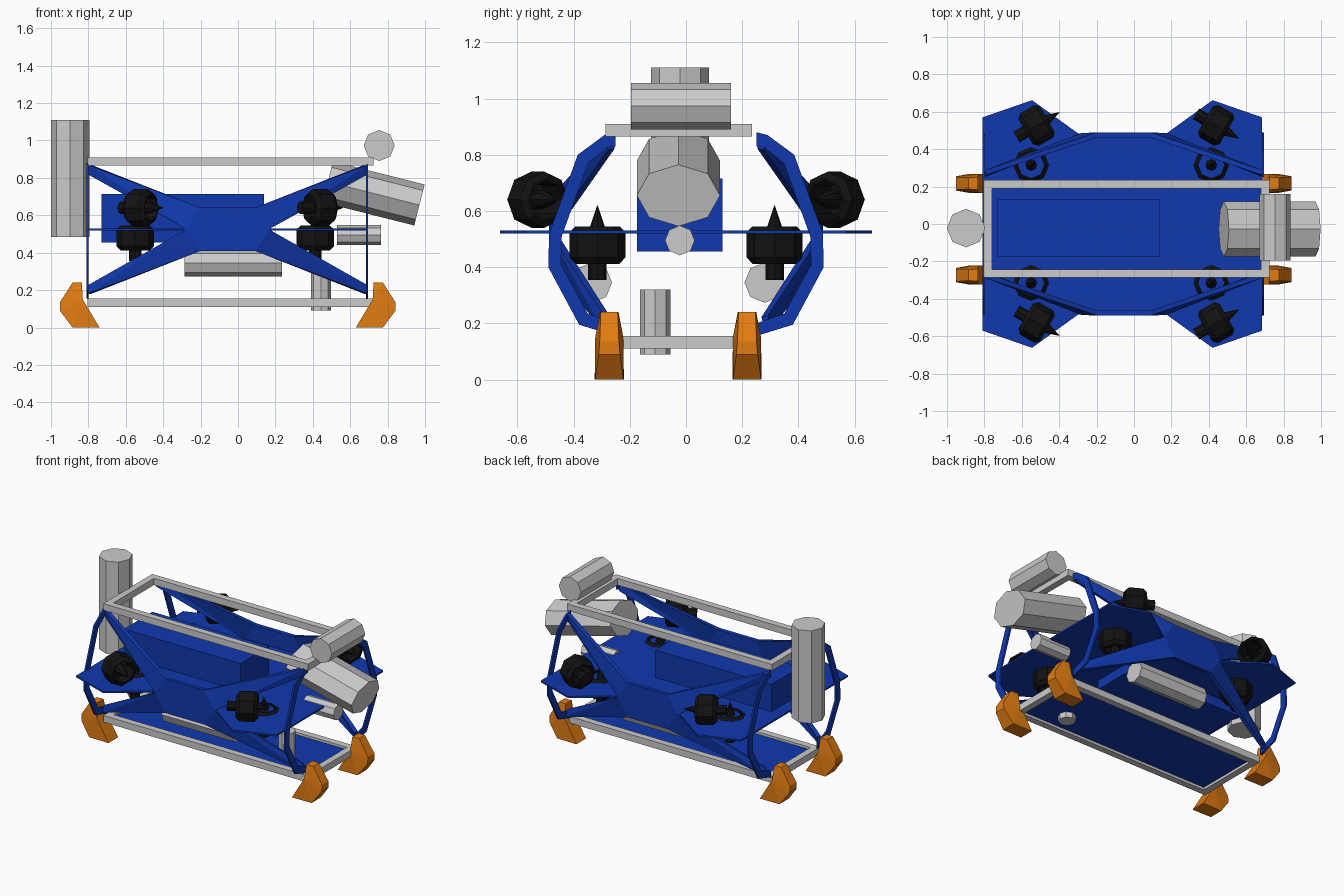
import bpy, bmesh, math
from mathutils import Vector, Matrix

if "Cube" in bpy.data.objects:
    bpy.data.objects.remove(bpy.data.objects["Cube"])


def material(name, rgb):
    m = bpy.data.materials.new(name)
    m.diffuse_color = (*rgb, 1)
    m.use_nodes = True
    m.node_tree.nodes["Principled BSDF"].inputs["Base Color"].default_value = m.diffuse_color
    return m


BLUE = material("blue_panel", (0.005, 0.04, 0.42))
ORANGE = material("orange_foot", (0.75, 0.2, 0.006))
BLACK = material("black_thruster", (0.006, 0.006, 0.006))


def finish(name, bm, mat=None):
    bmesh.ops.recalc_face_normals(bm, faces=bm.faces)
    me = bpy.data.meshes.new(name)
    bm.to_mesh(me)
    bm.free()
    ob = bpy.data.objects.new(name, me)
    bpy.context.collection.objects.link(ob)
    if mat:
        me.materials.append(mat)
    return ob


def add_box(bm, lo, hi):
    lo, hi = Vector(lo), Vector(hi)
    bmesh.ops.create_cube(bm, size=1, matrix=Matrix.Translation((lo + hi) / 2) @ Matrix.Diagonal((*(hi - lo), 1)))


def box(name, lo, hi, mat=None):
    bm = bmesh.new()
    add_box(bm, lo, hi)
    return finish(name, bm, mat)


def prism(name, pts, offset, mat):
    """Flat outline pushed along an offset vector."""
    bm = bmesh.new()
    f = bm.faces.new([bm.verts.new(p) for p in pts])
    g = bmesh.ops.extrude_face_region(bm, geom=[f])
    bmesh.ops.translate(bm, vec=offset, verts=[v for v in g["geom"] if isinstance(v, bmesh.types.BMVert)])
    return finish(name, bm, mat)


def rod(name, a, b, r, ry=None):
    """Eight-sided cylinder from a to b, with an optional wider radius along y."""
    a, b = Vector(a), Vector(b)
    d = (b - a).normalized()
    side = Vector((0, 1, 0)) if abs(d.y) < 0.9 else Vector((1, 0, 0))
    up = d.cross(side)
    ring = [side * (ry or r) * math.cos(k * math.pi / 4) + up * r * math.sin(k * math.pi / 4) for k in range(8)]
    return prism(name, [a + p for p in ring], b - a, None)


def lathe(bm, profile, closed):
    """Eight-sided turned body around local z."""
    rings = [[bm.verts.new((r * math.cos(k * math.pi / 4), r * math.sin(k * math.pi / 4), z)) for k in range(8)]
             for r, z in profile]
    pairs = list(zip(rings, rings[1:]))
    if closed:
        pairs.append((rings[-1], rings[0]))
    else:
        bm.faces.new(rings[0])
        bm.faces.new(rings[-1])
    for p, q in pairs:
        for k in range(8):
            j = (k + 1) % 8
            bm.faces.new((p[k], p[j], q[j], q[k]))


def thruster(name, pos, axis):
    bm = bmesh.new()
    # shroud, motor with nose cone, crossed struts
    lathe(bm, [(.078, -.068), (.1, -.045), (.1, .045), (.078, .065), (.07, .065), (.07, -.068)], True)
    lathe(bm, [(.033, -.125), (.033, .04), (.026, .065), (.001, .14)], False)
    add_box(bm, (-.08, -.012, -.06), (.08, .012, -.02))
    add_box(bm, (-.012, -.08, -.06), (.012, .08, -.02))
    rot = Vector(axis).to_track_quat('Z', 'Y').to_matrix().to_4x4()
    bm.transform(Matrix.Translation(pos) @ rot)
    return finish(name, bm, BLACK)


# Top and bottom rectangular frames
for name, z in (("top_frame", .865), ("bottom_frame", .11)):
    bm = bmesh.new()
    for y in (-.287, .19):
        add_box(bm, (-.805, y, z), (.725, y + .045, z + .045))
    for x in (-.805, .68):
        add_box(bm, (x, -.242, z), (x + .045, .19, z + .045))
    finish(name, bm)

# Middle plate with four lobes, lower plate, electronics box
half = [(-.81, .57), (-.545, .662), (-.3, .485), (.175, .485), (.42, .662), (.685, .57)]
outline = half + [(x, -y) for x, y in reversed(half)]
prism("middle_plate", [(x, y, .519) for x, y in outline], (0, 0, .011), BLUE)
box("lower_plate", (-.79, -.27, .127), (.7, .215, .139), BLUE)
box("electronics_box", (-.73, -.175, .455), (.14, .13, .715), BLUE)

# C-shaped end brackets
outer = [(.25, .88), (.29, .87), (.385, .8), (.487, .52), (.49, .4), (.38, .195), (.25, .155)]
inner = [(.25, .83), (.28, .825), (.348, .77), (.442, .51), (.445, .41), (.35, .235), (.25, .2)]
for s in (-1, 1):
    for x in (-.81, .684):
        prism("end_bracket", [(x, s * y, z) for y, z in outer + inner[::-1]], (.012, 0, 0), BLUE)

# X-shaped side panels with arms folded inward
CX = -.055
for s in (-1, 1):
    bm = bmesh.new()

    def vert(dx, y, z):
        return bm.verts.new((CX + dx, s * y, z))
    top = [vert(d * .145, .475, .64) for d in (-1, 1)]
    mid = [vert(d * .218, .475, .525) for d in (-1, 1)]
    low = [vert(d * .145, .475, .41) for d in (-1, 1)]
    bm.faces.new((mid[0], top[0], top[1], mid[1], low[1], low[0]))
    for i, d in enumerate((-1, 1)):
        for edge, tips in ((top, ((.275, .87), (.265, .82))), (low, ((.29, .18), (.28, .225)))):
            a, b = [vert(d * .74, y, z) for y, z in tips]
            bm.faces.new((mid[i], edge[i], a))
            bm.faces.new((mid[i], a, b))
    ob = finish("side_panel", bm, BLUE)
    m = ob.modifiers.new("thickness", 'SOLIDIFY')
    m.thickness, m.offset = .026, 0

# Vertical and angled thrusters
for s in (-1, 1):
    for x in (-.55, .413):
        thruster("vertical_thruster", (x, s * .315, .48), (0, 0, 1))
    for x, t in ((-.52, 1), (.44, -1)):
        thruster("angled_thruster", (x, s * .527, .64), (.866, s * t * .5, 0))

# Feet: side profile as (x, half width, z), mirrored to four corners
foot = [(-.74, .052, 0), (-.885, .05, 0), (-.952, .038, .09), (-.952, .034, .135),
        (-.885, .03, .24), (-.835, .033, .24), (-.83, .05, .15)]
for m in (-1, 1):
    for cy in (-.273, .217):
        bm = bmesh.new()
        sides = [[bm.verts.new((x if m < 0 else 2 * CX - x, cy + e * w, z)) for x, w, z in foot] for e in (-1, 1)]
        n = len(foot)
        for ring in sides:
            for k in range(1, n - 2):
                bm.faces.new((ring[n - 1], ring[k - 1] if k == 1 else ring[k], ring[k] if k == 1 else ring[k + 1]))
            bm.faces.new((ring[n - 1], ring[1], ring[2]))
        for k in range(n):
            j = (k + 1) % n
            bm.faces.new((sides[0][k], sides[0][j], sides[1][j], sides[1][k]))
        finish("foot", bm, ORANGE)

# Grey instrument canisters
rod("rear_mast_canister", (-.898, -.022, .485), (-.898, -.022, 1.11), .103)
rod("top_cross_canister", (.755, -.195, .973), (.755, .16, .973), .083)
rod("tilted_camera", (.48, -.027, .779), (.97, -.027, .655), .113, .148)
rod("forward_sensor", (.53, -.022, .495), (.765, -.022, .495), .053)
rod("down_sensor", (.443, -.11, .09), (.443, -.11, .32), .054)
for y in (-.335, .28):
    rod("side_bottle", (-.287, y, .345), (.235, y, .345), .072)
